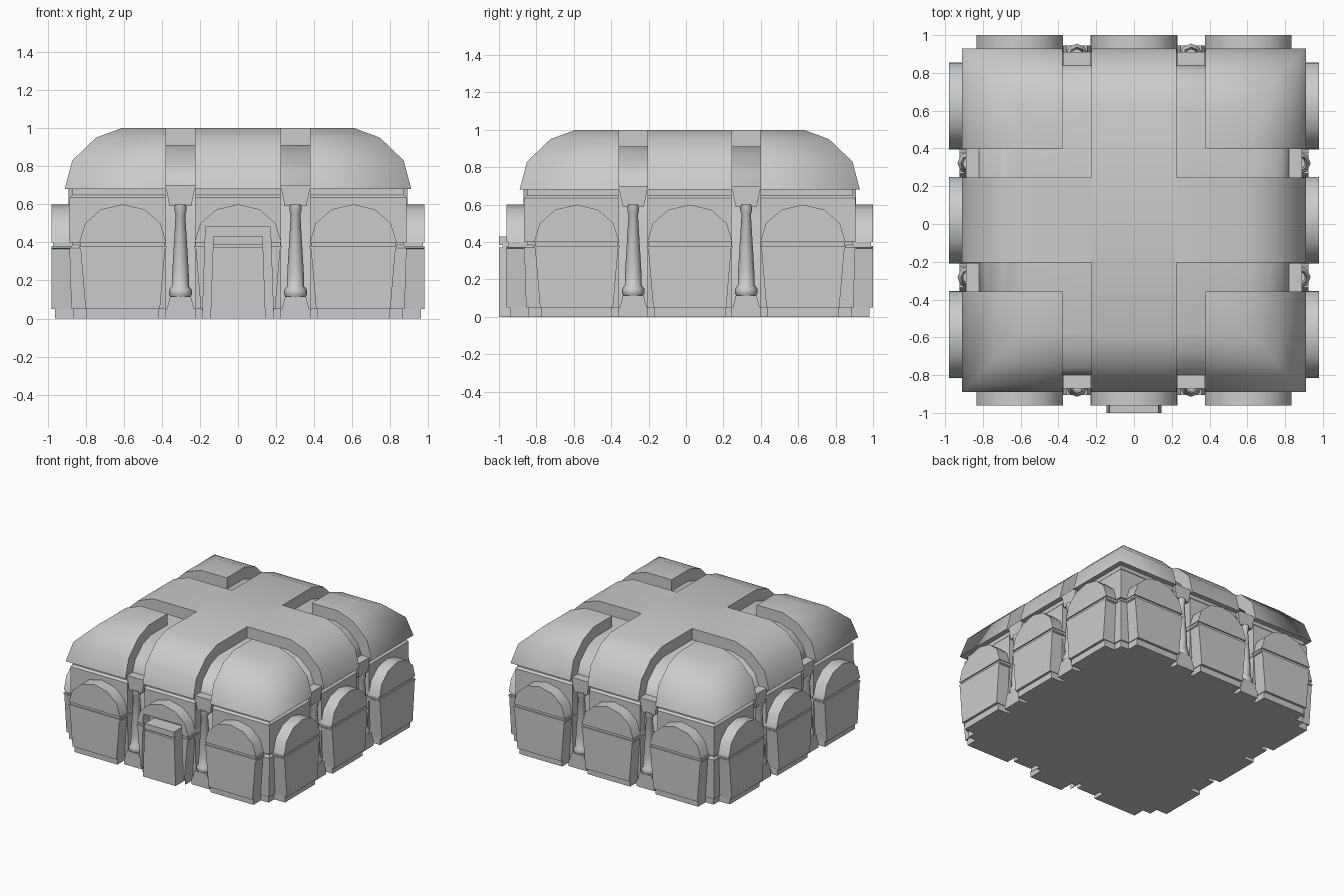
import bpy, bmesh
from math import pi, cos, sin, radians
from mathutils import Matrix

cube = bpy.data.objects.get("Cube")
if cube:
    bpy.data.objects.remove(cube)

stone = bpy.data.materials.new("grey_stone")
stone.use_nodes = True
GREY = (0.6, 0.6, 0.6, 1)
stone.diffuse_color = GREY
stone.node_tree.nodes["Principled BSDF"].inputs["Base Color"].default_value = GREY

CENTRE = Matrix.Translation((0, 0.02, 0))


def finish(name, bm, turn=0, smooth=None):
    """Turn the part to its side of the building and make an object of it."""
    bmesh.ops.recalc_face_normals(bm, faces=bm.faces)
    bm.transform(CENTRE @ Matrix.Rotation(turn * pi / 2, 4, 'Z'))
    mesh = bpy.data.meshes.new(name)
    bm.to_mesh(mesh)
    bm.free()
    mesh.materials.append(stone)
    ob = bpy.data.objects.new(name, mesh)
    bpy.context.collection.objects.link(ob)
    if smooth:
        bpy.ops.object.select_all(action='DESELECT')
        ob.select_set(True)
        bpy.context.view_layer.objects.active = ob
        bpy.ops.object.shade_smooth_by_angle(angle=radians(smooth))
    return ob


def skin(rings):
    """Closed solid through rings of points."""
    bm = bmesh.new()
    loops = [[bm.verts.new(p) for p in ring] for ring in rings]
    for a, b in zip(loops, loops[1:]):
        for i in range(len(a)):
            j = (i + 1) % len(a)
            bm.faces.new((a[i], a[j], b[j], b[i]))
    bm.faces.new(loops[0])
    bm.faces.new(loops[-1])
    return bm


def loft(name, rings, turn=0, smooth=None):
    """Stack of rectangles (u0, u1, d0, d1, z); d points outward from the wall."""
    pts = [[(u0, -d0, z), (u1, -d0, z), (u1, -d1, z), (u0, -d1, z)]
           for u0, u1, d0, d1, z in rings]
    return finish(name, skin(pts), turn, smooth)


ARM, GAP = 0.225, 0.378      # half width of the cross, start of the corners


def cross_and_corners(name, profile, smooth=None):
    """Cross-shaped middle and four corners, all with one outer profile."""
    loft(name + "_middle", [(-ARM, ARM, -w, w, z) for w, z in profile], 0, smooth)
    for turn in (1, 3):
        loft(name + "_arm", [(-ARM, ARM, ARM, w, z) for w, z in profile], turn, smooth)
    for turn in range(4):
        loft(name + "_corner", [(GAP, w, GAP, w, z) for w, z in profile], turn, smooth)


# Walls with plinth, string course and cornice
cross_and_corners("wall", [(0.865, 0), (0.865, 0.05), (0.875, 0.05), (0.885, 0.37),
                           (0.87, 0.385), (0.87, 0.4), (0.885, 0.4), (0.885, 0.635),
                           (0.87, 0.65), (0.87, 0.68)])

# Domed roof blocks
cross_and_corners("roof", [(0.91, 0.68), (0.87, 0.83), (0.745, 0.95), (0.61, 1.0)], 87)

# Core and the sunken roof seen in the channels
loft("core", [(-w, w, -w, w, z) for w, z in
              [(0.82, 0), (0.82, 0.7), (0.785, 0.79), (0.69, 0.875), (0.59, 0.91)]], 0, 87)


def arch(name, u, turn):
    outline = [(u + 0.228 * cos(pi * i / 6), 0.4 + 0.2 * sin(pi * i / 6)) for i in range(7)]
    return finish(name, skin([[(x, -d, z) for x, z in outline] for d in (0.8, 0.98)]),
                  turn, 45)


def bay(u, turn):
    """Projecting bay: plinth, tapered block, lip, neck and arched head."""
    def box(name, levels):
        return loft(name, [(u - h, u + h, 0.8, d, z) for h, d, z in levels], turn)
    return [box("bay_plinth", [(0.19, 0.96, 0), (0.19, 0.96, 0.05)]),
            box("bay_block", [(0.195, 0.98, 0.05), (0.222, 0.98, 0.365),
                              (0.23, 0.98, 0.37), (0.23, 0.98, 0.38)]),
            box("bay_neck", [(0.222, 0.97, 0.38), (0.222, 0.97, 0.4)]),
            arch("bay_arch", u, turn)]


def column(u, turn):
    """Pedestal, turned shaft and the bracket above it."""
    def box(name, levels):
        loft(name, [(u - h, u + h, 0.8, d, z) for h, d, z in levels], turn)
    box("pedestal", [(0.08, 0.925, 0), (0.08, 0.925, 0.05),
                     (0.072, 0.925, 0.05), (0.055, 0.925, 0.115)])
    profile = [(0.05, 0.11), (0.06, 0.125), (0.06, 0.15), (0.045, 0.17), (0.043, 0.25),
               (0.025, 0.55), (0.032, 0.565), (0.032, 0.6)]
    rings = [[(u + r * cos(pi * i / 4), -0.875 + r * sin(pi * i / 4), z) for i in range(8)]
             for r, z in profile]
    finish("column", skin(rings), turn, 50)
    box("bracket", [(0.057, 0.89, 0.59), (0.075, 0.89, 0.68), (0.075, 0.89, 0.7)])


front_bay = []
for turn in range(4):
    for u in (-0.605, 0, 0.605):
        parts = bay(u, turn)
        if turn == 0 and u == 0:
            front_bay = parts
    for u in (-0.302, 0.302):
        column(u, turn)

# Door recess cut into the middle front bay
cutter = loft("door_recess_cutter", [(-0.19, 0.19, 0.9, 1.1, -0.1),
                                     (-0.17, 0.17, 0.9, 1.1, 0.48)])
cutter.hide_render = True
cutter.hide_viewport = True
cutter.display_type = 'WIRE'
for ob in front_bay:
    cut = ob.modifiers.new("door_recess", 'BOOLEAN')
    cut.operation = 'DIFFERENCE'
    cut.solver = 'EXACT'
    cut.object = cutter

# Door with a thin shadow gap below its lintel
loft("door", [(-h, h, 0.88, d, z) for h, d, z in
              [(0.145, 1.02, 0), (0.132, 1.02, 0.372), (0.132, 1.0, 0.372),
               (0.131, 1.0, 0.385), (0.131, 1.02, 0.385), (0.13, 1.02, 0.43)]])
